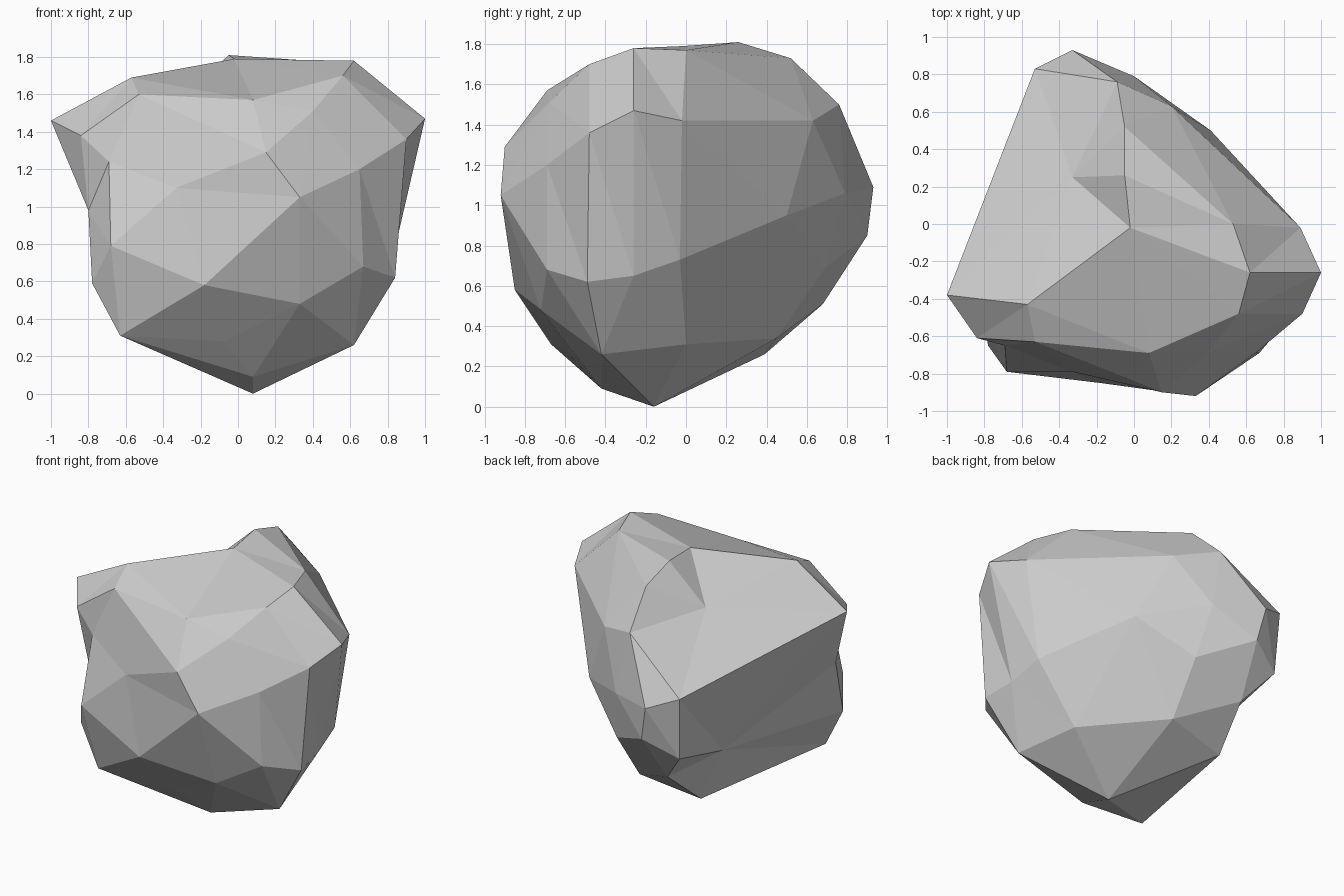
import bpy, bmesh
from mathutils import Vector

# Corner points of the boulder, grouped by side
crown = [(.62, -.26, 1.78), (.53, 0, 1.77), (-.02, -.02, 1.79), (-.05, .26, 1.81), (-.05, .52, 1.73),
         (.56, -.48, 1.7), (-.57, -.43, 1.69), (-.33, .25, 1.55)]
front = [(.4, -.68, 1.51), (.08, -.69, 1.57), (-.53, -.63, 1.6), (-.84, -.61, 1.38), (-.69, -.65, 1.24),
         (.15, -.9, 1.29), (.33, -.92, 1.05), (-.33, -.79, 1.1), (-.68, -.79, .79),
         (-.18, -.85, .58), (.33, -.72, .48), (.65, -.69, 1.2), (.67, -.69, .68)]
right = [(1, -.26, 1.47), (.9, -.48, 1.36), (.89, -.02, 1.42), (.84, -.49, .62), (.81, -.26, .65),
         (.78, -.03, .73), (.41, .5, .95)]
back = [(-.09, .76, 1.5), (-.33, .93, 1.09), (-.53, .83, 1.17), (-.51, .8, .73), (-.28, .9, .85),
        (0, .79, 1.06), (-.33, .68, .51), (.2, .63, 1.42), (.06, .69, .69)]
left = [(-1, -.38, 1.46), (-.78, -.65, .59), (-.8, -.54, .98), (-.5, .3, .6)]
base = [(-.63, -.67, .31), (-.39, .39, .26), (.08, -.42, .09), (.08, -.16, 0),
        (.62, -.42, .26), (.5, 0, .31), (.05, .45, .34), (-.08, -.6, .28)]

# Wrap the points on a rounded shell, then pull each back to its true depth to keep the hollows
centre = Vector((0, -.05, .95))
bm = bmesh.new()
depth = bm.verts.layers.float.new("depth")
for p in crown + front + right + back + left + base:
    d = Vector(p) - centre
    v = bm.verts.new(d.normalized() * d.length ** .2)
    v[depth] = d.length
hull = bmesh.ops.convex_hull(bm, input=bm.verts[:])
bmesh.ops.delete(bm, geom=[g for g in hull["geom_interior"] if isinstance(g, bmesh.types.BMVert)],
                 context='VERTS')
for v in bm.verts:
    v.co = centre + v.co.normalized() * v[depth]
bmesh.ops.recalc_face_normals(bm, faces=bm.faces[:])

# Flat-faced boulder
mesh = bpy.data.meshes.new("boulder")
bm.to_mesh(mesh)
bm.free()
bpy.context.collection.objects.link(bpy.data.objects.new("boulder", mesh))
